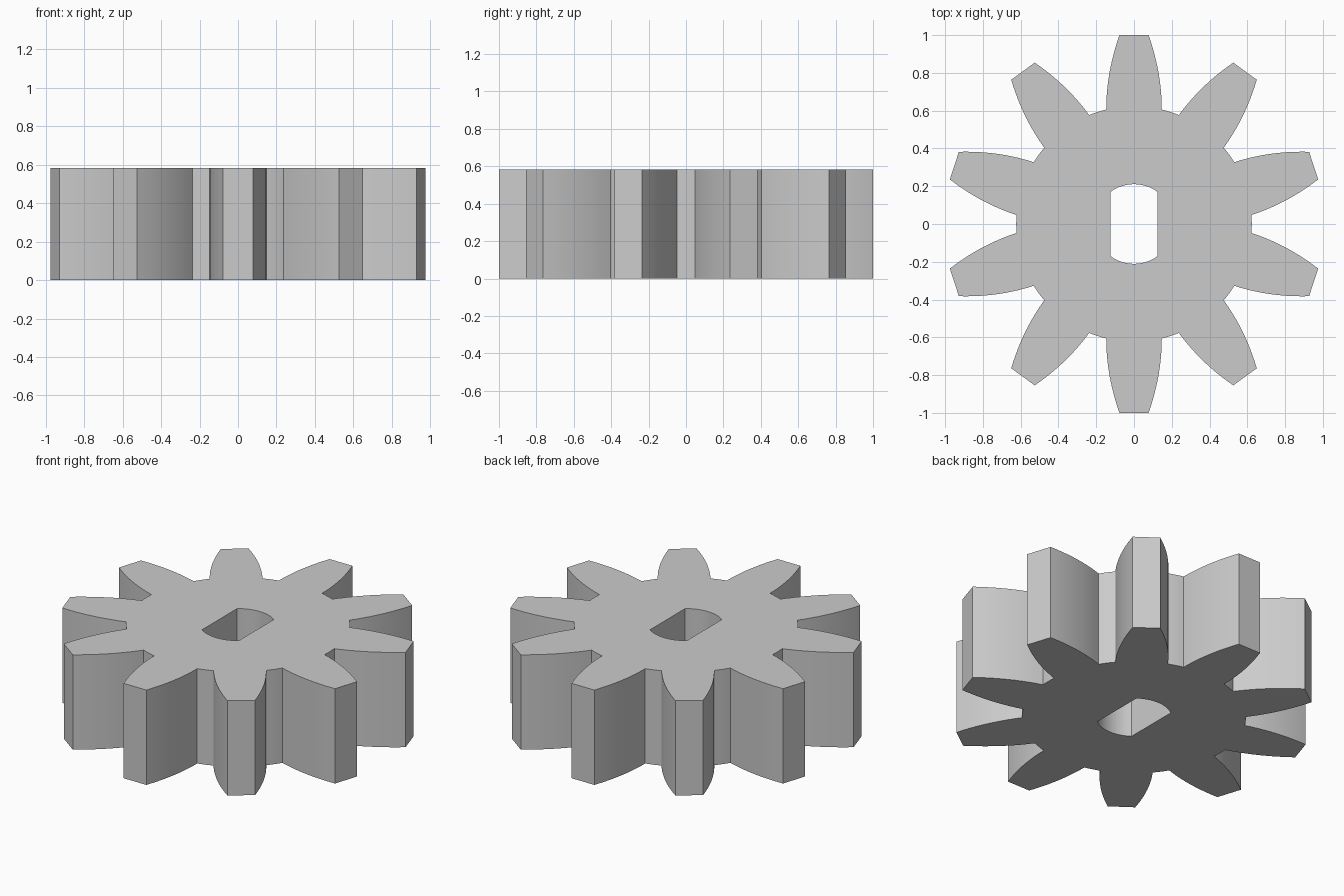
import bpy, bmesh
from math import sin, cos, pi, radians, atan2, hypot, asin
from mathutils import Matrix, Vector

if "Cube" in bpy.data.objects:
    bpy.data.objects.remove(bpy.data.objects["Cube"])

TEETH, HEIGHT = 10, 0.583
TIP_HALF, ROOT_HALF, ROOT_Y = 0.077, 0.147, 0.606
BORE_R, BORE_FLAT = 0.211, 0.125
STEPS = 10


def flank():
    # One side of a tooth, from root to tip, bulging outward
    pts = []
    for i in range(STEPS + 1):
        t = i / STEPS
        pts.append((ROOT_HALF - (ROOT_HALF - TIP_HALF) * t ** 2.0,
                    ROOT_Y + (1.0 - ROOT_Y) * t))
    return pts


def gear_outline():
    side = flank()
    tooth = [Vector((x, y)) for x, y in side]
    tooth += [Vector((-x, y)) for x, y in reversed(side)]
    root_r = hypot(ROOT_HALF, ROOT_Y)
    root_a = atan2(ROOT_HALF, ROOT_Y)
    pitch = 2 * pi / TEETH
    # Short root arc leading to the next tooth
    for i in range(1, 4):
        a = pi / 2 + root_a + (pitch - 2 * root_a) * i / 4
        tooth.append(Vector((root_r * cos(a), root_r * sin(a))))
    return [Matrix.Rotation(k * pitch, 2) @ p for k in range(TEETH) for p in tooth]


def bore_outline():
    # Round hole with two flat sides
    half = asin(BORE_FLAT / BORE_R)
    pts = []
    for mid in (pi / 2, 3 * pi / 2):
        for i in range(13):
            a = mid - half + 2 * half * i / 12
            pts.append(Vector((BORE_R * cos(a), BORE_R * sin(a))))
    return pts


bm = bmesh.new()
edges = []
for loop in (gear_outline(), bore_outline()):
    vs = [bm.verts.new((p.x, p.y, 0)) for p in loop]
    edges += [bm.edges.new((vs[i - 1], vs[i])) for i in range(len(vs))]

# Fill between outline and bore, then raise to full thickness
bmesh.ops.triangle_fill(bm, edges=edges, use_beauty=True, use_dissolve=False)
ext = bmesh.ops.extrude_face_region(bm, geom=bm.faces[:], use_keep_orig=True)
top = [g for g in ext["geom"] if isinstance(g, bmesh.types.BMVert)]
bmesh.ops.translate(bm, verts=top, vec=(0, 0, HEIGHT))
bmesh.ops.recalc_face_normals(bm, faces=bm.faces[:])

mesh = bpy.data.meshes.new("spur_gear")
bm.to_mesh(mesh)
bm.free()
gear = bpy.data.objects.new("spur_gear", mesh)
bpy.context.collection.objects.link(gear)
bpy.context.view_layer.objects.active = gear
gear.select_set(True)
bpy.ops.object.shade_smooth_by_angle(angle=radians(30))
